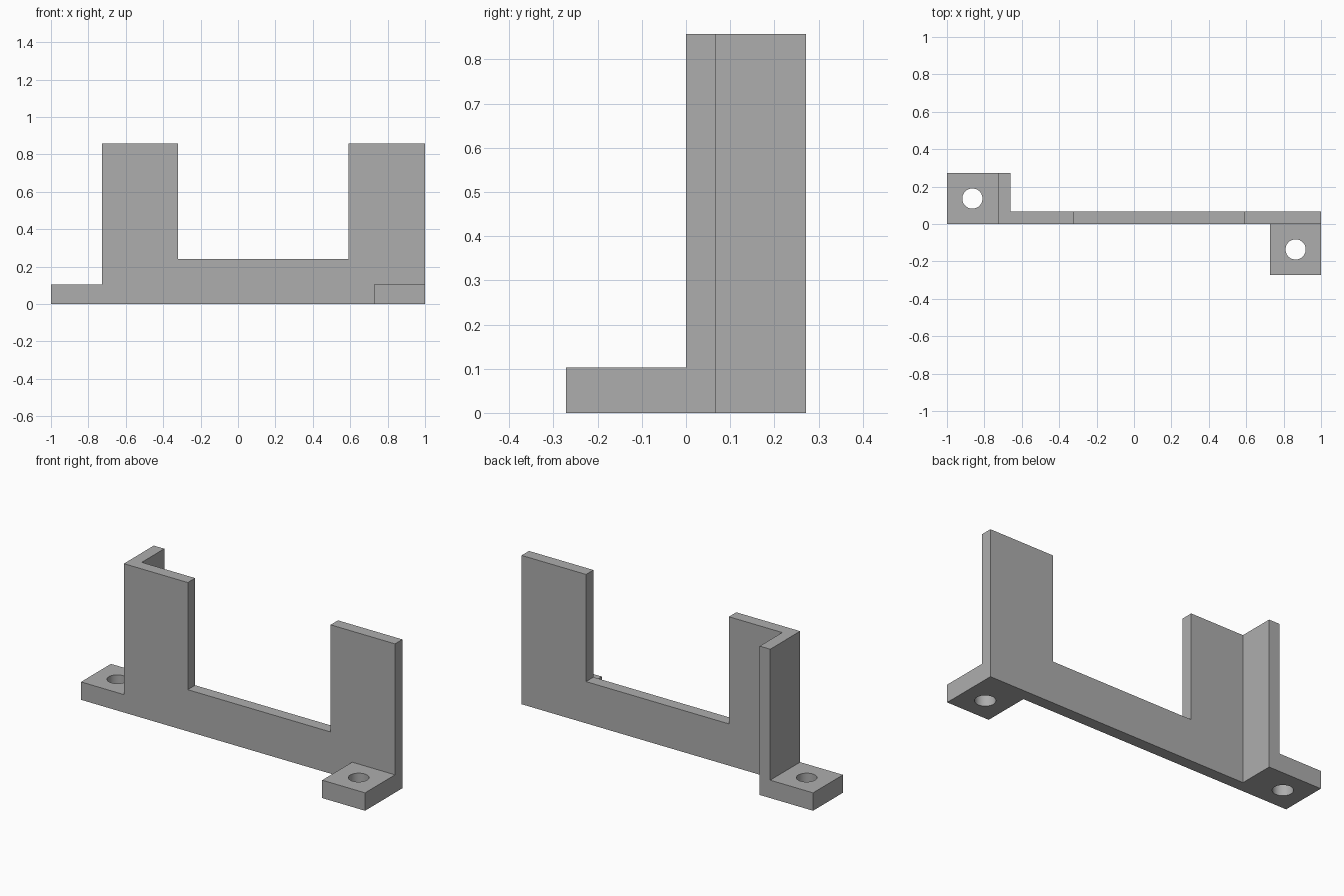
import bpy
import bmesh
import math

default = bpy.data.objects.get("Cube")
if default:
    bpy.data.objects.remove(default, do_unlink=True)

# Main dimensions
HEIGHT, RAIL, TAB, THICK, DEPTH = 0.857, 0.24, 0.103, 0.067, 0.272
LEFT_EDGE = -0.727

grey = bpy.data.materials.new("plain grey")
grey.use_nodes = True
colour = (0.42, 0.42, 0.42, 1)
grey.diffuse_color = colour
grey.node_tree.nodes["Principled BSDF"].inputs["Base Color"].default_value = colour


def prism(name, outline, direction):
    """Extrude a closed planar outline along a direction."""
    bm = bmesh.new()
    face = bm.faces.new([bm.verts.new(p) for p in outline])
    geom = bmesh.ops.extrude_face_region(bm, geom=[face])["geom"]
    moved = [v for v in geom if isinstance(v, bmesh.types.BMVert)]
    bmesh.ops.translate(bm, verts=moved, vec=direction)
    bmesh.ops.recalc_face_normals(bm, faces=bm.faces)
    mesh = bpy.data.meshes.new(name)
    bm.to_mesh(mesh)
    bm.free()
    mesh.materials.append(grey)
    obj = bpy.data.objects.new(name, mesh)
    bpy.context.collection.objects.link(obj)
    return obj


def block(name, x0, x1, y0, y1, height):
    base = [(x0, y0, 0), (x1, y0, 0), (x1, y1, 0), (x0, y1, 0)]
    return prism(name, base, (0, 0, height))


def drill(x, y):
    ring = [(x + 0.054 * math.cos(a), y + 0.054 * math.sin(a), -0.1)
            for a in (math.tau * i / 48 for i in range(48))]
    return prism("hole_cutter", ring, (0, 0, 0.3))


# Upright wall with a wide notch between two posts
profile = [(LEFT_EDGE, 0), (1, 0), (1, HEIGHT), (0.59, HEIGHT), (0.59, RAIL),
           (-0.32, RAIL), (-0.32, HEIGHT), (LEFT_EDGE, HEIGHT)]
bracket = prism("bracket", [(x, 0, z) for x, z in profile], (0, THICK, 0))

# Side flange, two mounting tabs and their screw holes
steps = [
    (block("side_flange", LEFT_EDGE, LEFT_EDGE + THICK, 0, DEPTH, HEIGHT), "UNION"),
    (block("rear_tab", -1, LEFT_EDGE + THICK, 0, DEPTH, TAB), "UNION"),
    (block("front_tab", -LEFT_EDGE, 1, -DEPTH, THICK, TAB), "UNION"),
    (drill(-0.864, 0.136), "DIFFERENCE"),
    (drill(0.864, -0.136), "DIFFERENCE"),
]
for helper, operation in steps:
    helper.hide_render = True
    mod = bracket.modifiers.new(helper.name, "BOOLEAN")
    mod.operation = operation
    mod.solver = "EXACT"
    mod.object = helper

# Bake the joined shape and remove the helpers
graph = bpy.context.evaluated_depsgraph_get()
joined = bpy.data.meshes.new_from_object(bracket.evaluated_get(graph))
bracket.modifiers.clear()
bracket.data = joined
for helper, _ in steps:
    bpy.data.objects.remove(helper, do_unlink=True)

# Smooth hole walls, crisp edges elsewhere
bpy.ops.object.select_all(action="DESELECT")
bracket.select_set(True)
bpy.context.view_layer.objects.active = bracket
bpy.ops.object.shade_smooth_by_angle(angle=math.radians(30))
